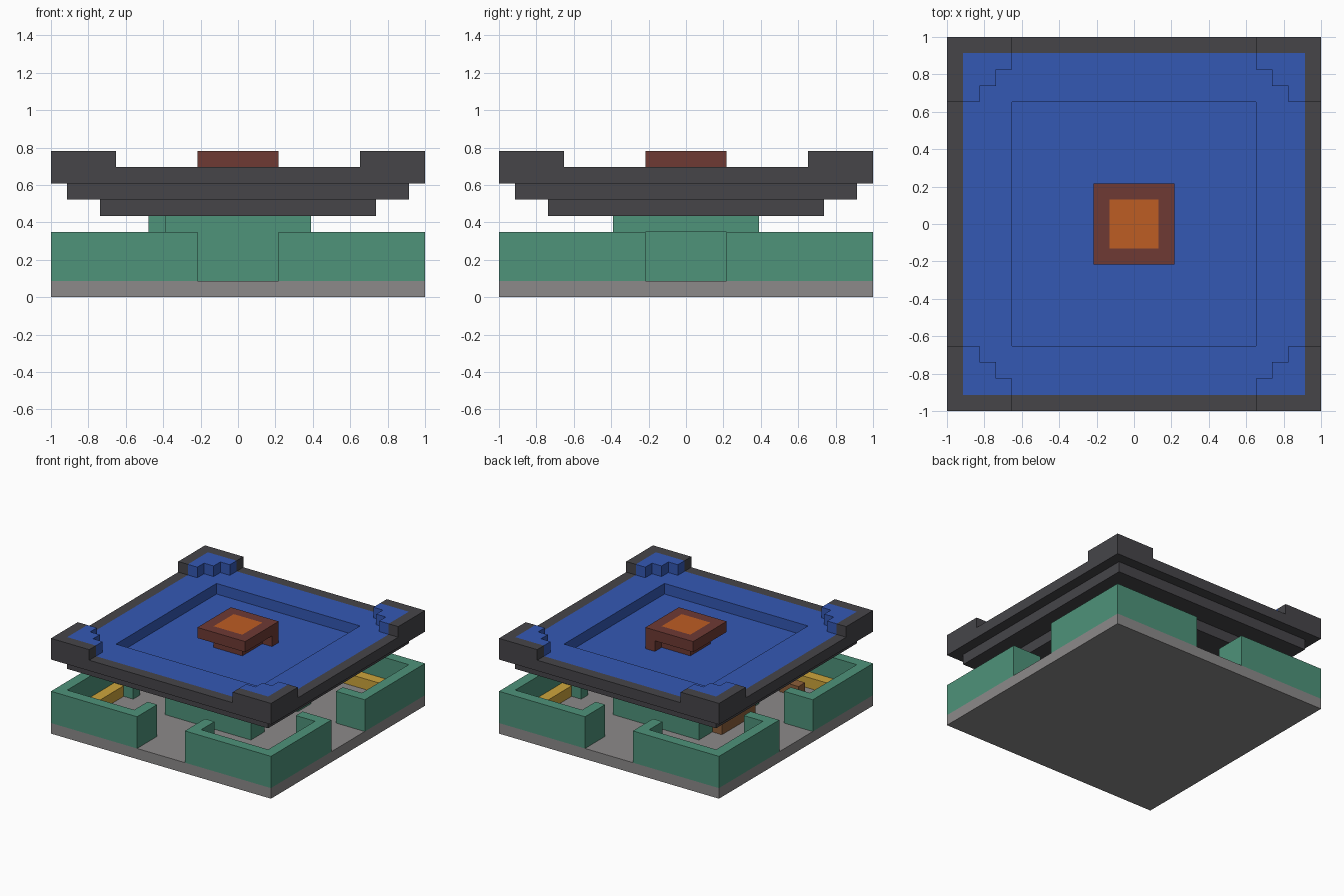
import bpy, bmesh, math
from itertools import product

cube = bpy.data.objects.get("Cube")
if cube:
    bpy.data.objects.remove(cube)

U = 2 / 23  # size of one building block


def material(name, rgb):
    lin = [((c / 255 + 0.055) / 1.055) ** 2.4 for c in rgb] + [1]
    m = bpy.data.materials.new(name)
    m.diffuse_color = lin
    m.use_nodes = True
    m.node_tree.nodes["Principled BSDF"].inputs["Base Color"].default_value = lin
    return m


GREY = material("stone grey", (140, 138, 138))
GREEN = material("wall green", (78, 147, 122))
GOLD = material("bench gold", (205, 165, 60))
BROWN = material("wood brown", (140, 95, 58))
DARK = material("roof charcoal", (70, 69, 73))
BLUE = material("roof blue", (52, 88, 180))
MAROON = material("cap maroon", (110, 58, 52))
ORANGE = material("cap orange", (190, 93, 36))


def box(xs, ys, zs):
    """Block cells in inclusive ranges."""
    return set(product(*(range(a, b + 1) for a, b in (xs, ys, zs))))


def square(r, zs):
    return box((-r, r), (-r, r), zs)


def four_corners(cells):
    """Mirror cells in x and y."""
    return {(sx * x, sy * y, z) for x, y, z in cells for sx in (1, -1) for sy in (1, -1)}


def build(name, cells, mats, rule=lambda x, y, z: 0):
    """Skin a set of block cells, coloured by rule, and merge flat regions."""
    bm = bmesh.new()
    verts = {}

    def vert(p):
        if p not in verts:
            x, y, z = p
            verts[p] = bm.verts.new(((x - 0.5) * U, (y - 0.5) * U, z * U))
        return verts[p]

    for c in cells:
        for axis, side in product(range(3), (0, 1)):
            n = list(c)
            n[axis] += 2 * side - 1
            if tuple(n) in cells:
                continue
            loop = []
            for a, b in ((0, 0), (1, 0), (1, 1), (0, 1)):
                p = list(c)
                p[axis] += side
                p[(axis + 1) % 3] += a
                p[(axis + 2) % 3] += b
                loop.append(vert(tuple(p)))
            f = bm.faces.new(loop if side else loop[::-1])
            f.material_index = rule(*c)
    bmesh.ops.dissolve_limit(bm, angle_limit=math.radians(1), verts=bm.verts[:],
                             edges=bm.edges[:], delimit={'MATERIAL'})
    mesh = bpy.data.meshes.new(name)
    bm.to_mesh(mesh)
    bm.free()
    for m in mats:
        mesh.materials.append(m)
    obj = bpy.data.objects.new(name, mesh)
    bpy.context.collection.objects.link(obj)
    return obj


# Base slab
build("base", square(11, (0, 0)), [GREY])

# Corner walls with returns beside the openings
wall = box((11, 11), (3, 11), (1, 3)) | box((3, 11), (11, 11), (1, 3))
wall |= box((9, 11), (3, 3), (1, 3)) | box((3, 3), (9, 11), (1, 3))
build("corner_walls", four_corners(wall), [GREEN])

# Benches against the inside of the walls
bench = box((10, 10), (4, 10), (1, 1)) | box((4, 10), (10, 10), (1, 1))
build("benches", four_corners(bench), [GOLD])
build("crate", box((-6, -5), (-8, -8), (1, 1)), [BROWN])

# Central room with a doorway recess, a door and its lintel
core = square(4, (1, 4)) - box((4, 4), (-2, 2), (1, 3))
build("central_room", core | box((-5, -5), (-2, 2), (4, 4)), [GREEN])
build("door", box((-5, -5), (-2, 2), (1, 3)), [BROWN])

# Stepped roof with a sunken middle and raised stepped corners
roof = square(8, (5, 5)) | square(10, (6, 6))
roof |= square(11, (7, 7)) - square(7, (7, 7))
horn = {c for c in box((8, 11), (8, 11), (8, 8)) if c[0] + c[1] >= 18}
roof |= four_corners(horn)


def roof_colour(x, y, z):
    edge = max(abs(x), abs(y))
    return int(edge <= 10 if z >= 7 else z == 6 and edge <= 7)


build("roof", roof, [DARK, BLUE], roof_colour)

# Cap on a short stem, with one small leg
cap = square(1, (7, 7)) | square(2, (8, 8)) | {(2, 2, 7)}
build("cap", cap, [MAROON, ORANGE],
      lambda x, y, z: int(z == 8 and max(abs(x), abs(y)) <= 1))
